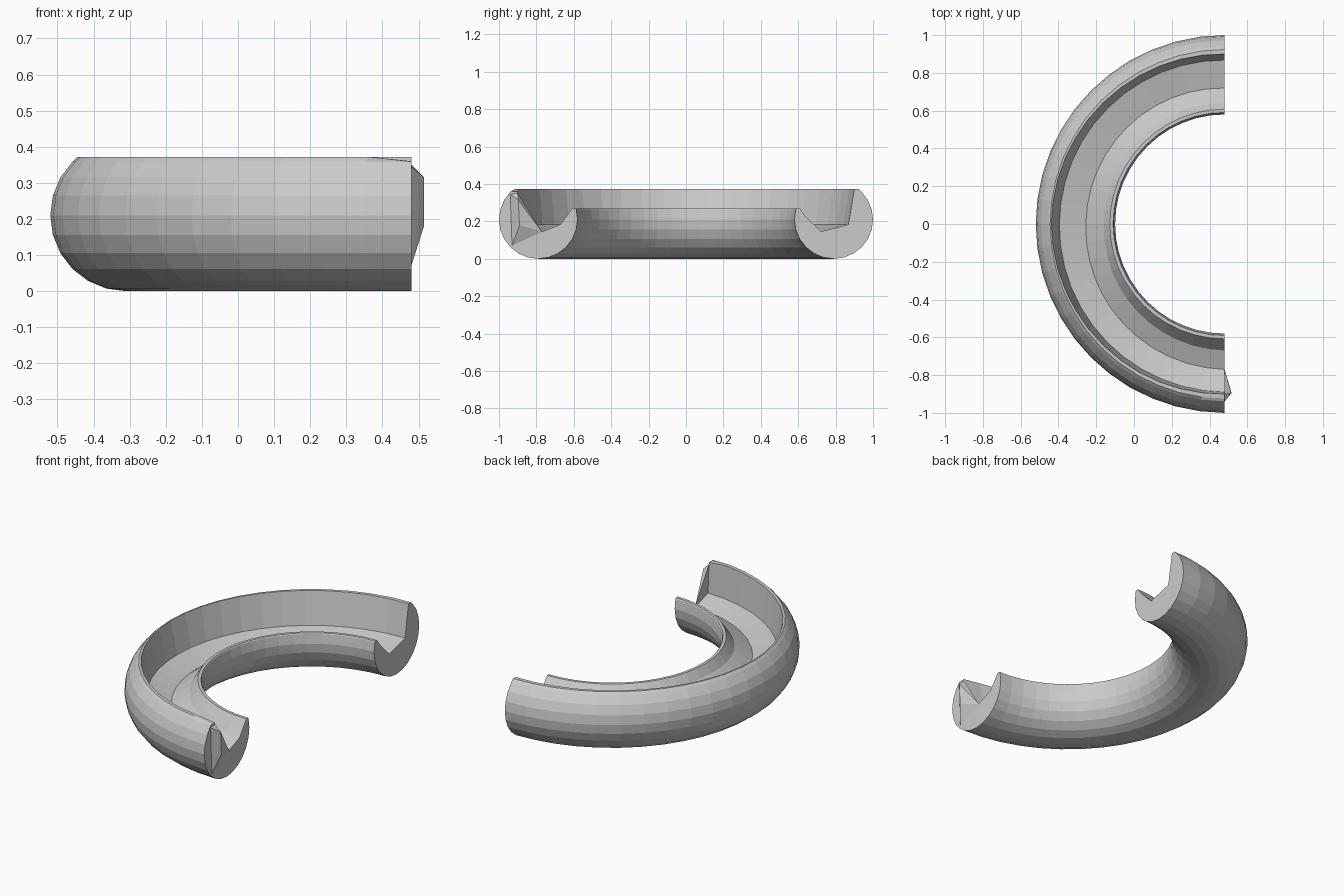
import bpy, bmesh
from math import sin, cos, pi, radians

if "Cube" in bpy.data.objects:
    bpy.data.objects.remove(bpy.data.objects["Cube"])

CX, MAJOR, TUBE, STEPS = 0.48, 0.79, 0.21, 24


def blend(a, b, c, t):
    # start, middle and end values along the half circle
    return a + (b - a) * 2 * t if t < 0.5 else b + (c - b) * (2 * t - 1)


def section(t):
    # round gutter outside, from the outer lip under to the inner lip
    top = 0.36 if t == 1 else 0.372
    pts = [(0.924, top)]
    for deg in range(45, -196, -15):
        a = radians(deg)
        pts.append((MAJOR + TUBE * cos(a), TUBE + TUBE * sin(a)))
    # channel: inner lip, slope, floor, outer wall
    pts += [(0.591, 0.27), (0.608, 0.27),
            (blend(0.64, 0.64, 0.67, t), blend(0.226, 0.22, 0.185, t)),
            (blend(0.72, 0.735, 0.77, t), 0.145),
            (blend(0.868, 0.875, 0.89, t), 0.183),
            (blend(0.90, 0.918, 0.90, t), top)]
    return pts


def make_object(name, bm):
    bmesh.ops.recalc_face_normals(bm, faces=bm.faces)
    mesh = bpy.data.meshes.new(name)
    bm.to_mesh(mesh)
    bm.free()
    obj = bpy.data.objects.new(name, mesh)
    bpy.context.collection.objects.link(obj)
    return obj


# Half-ring gutter swept from the back end to the front end
bm = bmesh.new()
rings = []
for i in range(STEPS + 1):
    t = i / STEPS
    a = pi / 2 + pi * t
    rings.append([bm.verts.new((CX + r * cos(a), r * sin(a), z)) for r, z in section(t)])
n = len(rings[0])
for r0, r1 in zip(rings, rings[1:]):
    for j in range(n):
        k = (j + 1) % n
        bm.faces.new((r0[j], r0[k], r1[k], r1[j]))
bm.faces.new(rings[0])
bm.faces.new(rings[-1])
make_object("half_ring_gutter", bm)

# Small broken wedge sticking out of the front end
bm = bmesh.new()
for co in [(CX, -0.77, 0.145), (CX, -0.93, 0.07), (CX, -0.94, 0.345), (CX, -0.90, 0.35),
           (CX, -0.89, 0.183), (0.515, -0.89, 0.18), (0.515, -0.897, 0.315)]:
    bm.verts.new(co)
bmesh.ops.convex_hull(bm, input=bm.verts)
loose = [v for v in bm.verts if not v.link_faces]
bmesh.ops.delete(bm, geom=loose, context='VERTS')
make_object("end_wedge", bm)
